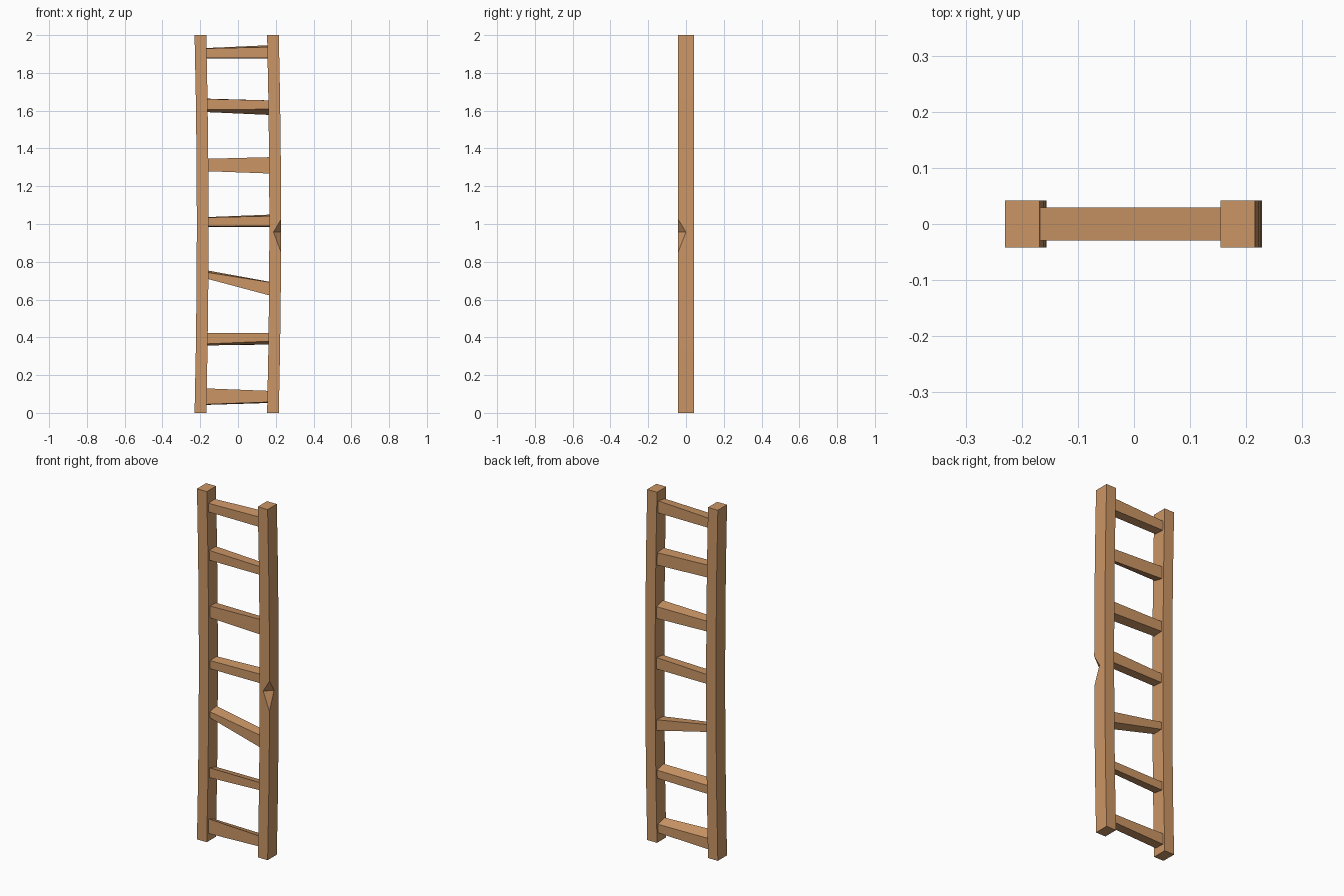
import bpy
import bmesh
from mathutils import Vector

if "Cube" in bpy.data.objects:
    bpy.data.objects.remove(bpy.data.objects["Cube"])

wood = bpy.data.materials.new("warm wood")
wood.diffuse_color = (0.6, 0.305, 0.133, 1)
wood.use_nodes = True
wood.node_tree.nodes["Principled BSDF"].inputs["Base Color"].default_value = wood.diffuse_color


def add_mesh(name, verts, faces):
    bm = bmesh.new()
    vs = [bm.verts.new(v) for v in verts]
    for f in faces:
        bm.faces.new([vs[i] for i in f])
    bmesh.ops.recalc_face_normals(bm, faces=bm.faces)
    me = bpy.data.meshes.new(name)
    bm.to_mesh(me)
    bm.free()
    me.materials.append(wood)
    ob = bpy.data.objects.new(name, me)
    bpy.context.collection.objects.link(ob)
    return ob


def loft(name, rings):
    """Closed four-sided beam through a list of four-point rings."""
    verts = [p for r in rings for p in r]
    faces = [(0, 1, 2, 3), tuple(len(verts) - 4 + i for i in range(4))]
    for k in range(len(rings) - 1):
        for i in range(4):
            j = (i + 1) % 4
            faces.append((4 * k + i, 4 * k + j, 4 * k + 4 + j, 4 * k + 4 + i))
    return add_mesh(name, verts, faces)


# Side rails, both bowed slightly towards +x
def rail(name, x0, x1):
    rings = []
    for k in range(7):
        z = k / 3
        bow = 0.012 * (1 - (z - 1) ** 2)
        a, b = x0 + bow, x1 + bow
        rings.append([(a, -0.0415, z), (b, -0.0415, z), (b, 0.0415, z), (a, 0.0415, z)])
    return loft(name, rings)


rail("left_rail", -0.23, -0.168)
right = rail("right_rail", 0.154, 0.216)

# Axe-like notch in the front outer corner of the right rail
notch = [Vector(p) for p in ((0.188, -0.0415, 0.957), (0.228, 0.0, 0.957),
                             (0.228, -0.0415, 1.025), (0.228, -0.0415, 0.85))]
mid = (notch[0] + notch[1]) / 2
cutter = add_mesh("notch_cutter", [mid + (p - mid) * 1.6 for p in notch],
                  [(0, 1, 2), (0, 1, 3), (0, 2, 3), (1, 2, 3)])
cutter.hide_render = True
cutter.hide_set(True)
cut = right.modifiers.new("notch", 'BOOLEAN')
cut.operation = 'DIFFERENCE'
cut.solver = 'EXACT'
cut.object = cutter

# Crooked rungs: each end gives heights of front bottom, back bottom, back top, front top
rungs = [
    ((0.045, 0.042, 0.105, 0.130), (0.058, 0.053, 0.100, 0.116)),
    ((0.365, 0.357, 0.405, 0.422), (0.380, 0.362, 0.408, 0.422)),
    ((0.714, 0.716, 0.757, 0.746), (0.619, 0.630, 0.692, 0.690)),
    ((0.988, 0.984, 1.036, 1.034), (0.990, 0.984, 1.050, 1.042)),
    ((1.280, 1.284, 1.342, 1.345), (1.267, 1.272, 1.340, 1.354)),
    ((1.606, 1.593, 1.664, 1.662), (1.608, 1.577, 1.648, 1.654)),
    ((1.880, 1.877, 1.931, 1.929), (1.880, 1.877, 1.947, 1.937)),
]
for n, ends in enumerate(rungs, 1):
    rings = []
    for x, h in zip((-0.178, 0.178), ends):
        rings.append([(x, y, z) for y, z in zip((-0.029, 0.029, 0.029, -0.029), h)])
    loft(f"rung_{n}", rings)
